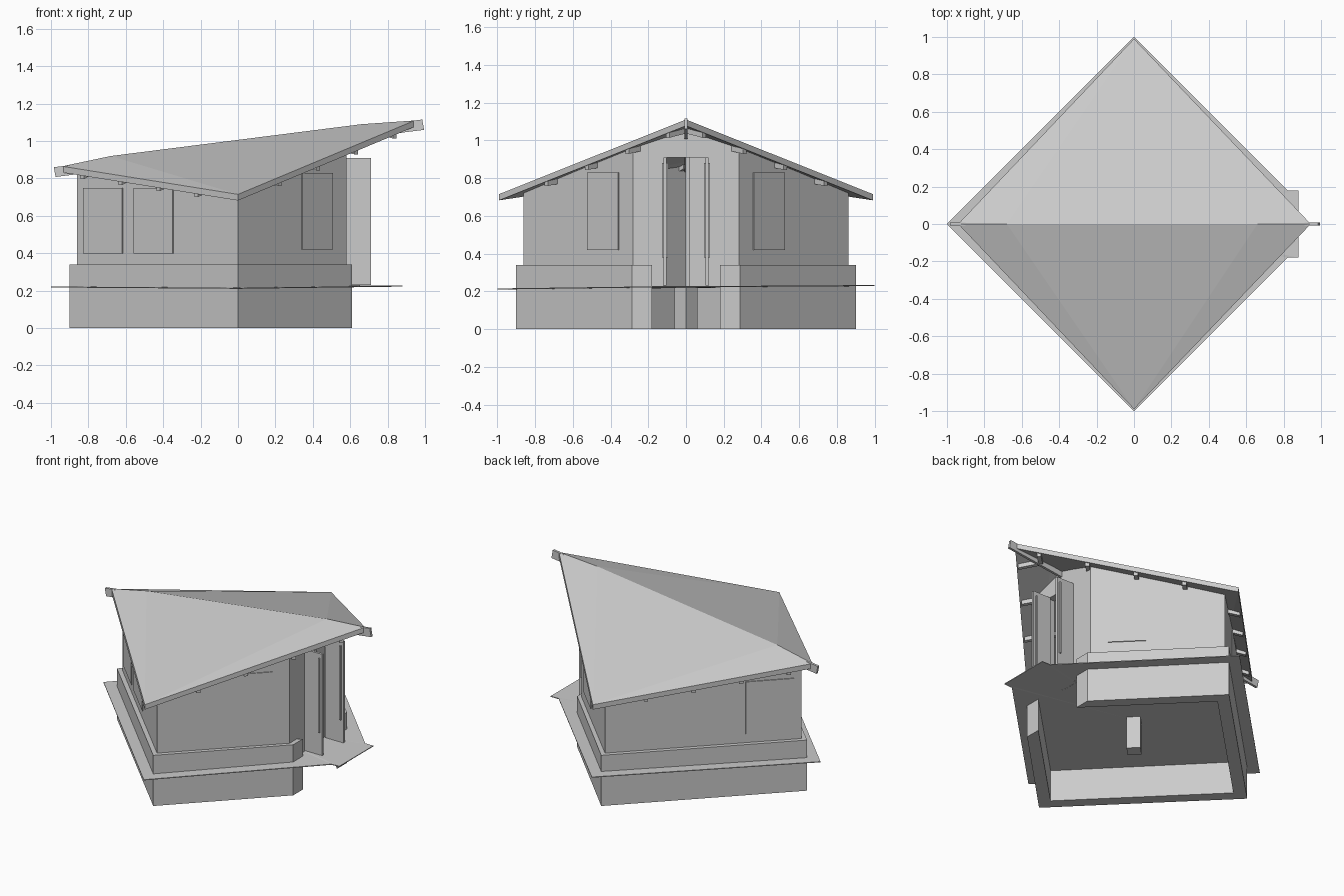
import bpy, bmesh, math
from mathutils import Vector

if "Cube" in bpy.data.objects:
    bpy.data.objects.remove(bpy.data.objects["Cube"])

RIDGE = [(-0.94, 0.865), (-0.68, 0.92), (0.66, 1.09), (0.945, 1.11)]
EAVE_Z = 0.715
THICK = 0.033


def ridge_z(x):
    x = min(max(x, RIDGE[0][0]), RIDGE[-1][0])
    for (x0, z0), (x1, z1) in zip(RIDGE, RIDGE[1:]):
        if x <= x1:
            return z0 + (z1 - z0) * (x - x0) / (x1 - x0)
    return RIDGE[-1][1]


def roof_z(x, y):
    # each half of the roof fans out from its low eave corner to the ridge
    k = max(1 - abs(y), 1e-4)
    return EAVE_Z * abs(y) + k * ridge_z(x / k)


def finish(name, bm):
    bmesh.ops.recalc_face_normals(bm, faces=bm.faces)
    me = bpy.data.meshes.new(name)
    bm.to_mesh(me)
    bm.free()
    ob = bpy.data.objects.new(name, me)
    bpy.context.collection.objects.link(ob)
    return ob


def loft(name, loops, closed=False):
    """Join equal-sided cross-sections into one solid."""
    bm = bmesh.new()
    rows = [[bm.verts.new(p) for p in loop] for loop in loops]
    n = len(rows[0])
    pairs = list(zip(rows, rows[1:])) + ([(rows[-1], rows[0])] if closed else [])
    for a, b in pairs:
        for i in range(n):
            j = (i + 1) % n
            bm.faces.new((a[i], a[j], b[j], b[i]))
    if not closed:
        bm.faces.new(rows[0])
        bm.faces.new(rows[-1])
    return finish(name, bm)


def wall(name, stations, z0, top):
    """Wall along (outer, inner) plan points with a level or sloped top."""
    return loft(name, [[(*o, z0), (*i, z0), (*i, top(*i)), (*o, top(*o))] for o, i in stations])


def slab(name, a, b, width, z0, z1):
    """Upright board from plan point a to b."""
    a, b = Vector(a), Vector(b)
    d = (b - a).normalized()
    n = Vector((-d.y, d.x)) * width / 2
    base = [a - n, b - n, b + n, a + n]
    return loft(name, [[(*p, z) for p in base] for z in (z0, z1)])


# Foundation ring, open at the entrance corner
wall("foundation", [((0.61, 0.285), (0.61, 0.18)), ((0, 0.9), (0, 0.79)), ((-0.9, 0), (-0.79, 0)),
                    ((0, -0.9), (0, -0.79)), ((0.61, -0.285), (0.61, -0.18))], 0, lambda x, y: 0.34)

# Central support post
slab("support_post", (-0.03, -0.03), (0.03, 0.03), 0.085, 0, 0.22)

# Thin, slightly uneven floor plate with an entrance landing
bm = bmesh.new()
outline = [(-1, 0, .222), (0, -1, .215), (.82, -.18, .226), (.88, -.18, .228),
           (.88, .18, .228), (.82, .18, .228), (0, 1, .233)]
tops = [bm.verts.new(p) for p in outline]
lows = [bm.verts.new((x, y, z - 0.005)) for x, y, z in outline]
ct, cl = bm.verts.new((0, 0, .222)), bm.verts.new((0, 0, .217))
for i in range(len(outline)):
    j = (i + 1) % len(outline)
    bm.faces.new((ct, tops[i], tops[j]))
    bm.faces.new((cl, lows[j], lows[i]))
    bm.faces.new((tops[i], lows[i], lows[j], tops[j]))
finish("floor_plate", bm)

# Walls up to the underside of the roof, with a doorway in the cut corner
under = lambda x, y: roof_z(x, y) - THICK + 0.004
half = [((0.58, 0.12), (0.53, 0.12)), ((0.58, 0.28), (0.53, 0.26)), ((0, 0.86), (0, 0.79)),
        ((-0.86, 0), (-0.79, 0))]
flip = [((o[0], -o[1]), (i[0], -i[1])) for o, i in half[:3]][::-1]
wall("walls", half + flip, 0.22, under)
wall("door_lintel", [((0.58, y), (0.53, y)) for y in (-0.12, 0, 0.12)], 0.91, under)

# Roof: two fans of flat faces meeting at the ridge
bm = bmesh.new()
layers = []
for dz in (0, -THICK):
    spine = [bm.verts.new((x, 0, z + dz)) for x, z in RIDGE]
    corners = [bm.verts.new((0, s * 0.99, EAVE_Z + dz)) for s in (-1, 1)]
    for c in corners:
        for a, b in zip(spine, spine[1:]):
            bm.faces.new((a, b, c))
    layers.append([spine[0], corners[0], spine[-1], corners[1]])
for i in range(4):
    j = (i + 1) % 4
    bm.faces.new((layers[0][i], layers[0][j], layers[1][j], layers[1][i]))
finish("roof", bm)

# Ridge beam poking out at both ends
loft("ridge_beam", [[(x, s * 0.008, z) for x, z in
                     ((-0.985, 0.86), (-0.975, 0.808), (0.995, 1.06), (0.985, 1.115))]
                    for s in (-1, 1)])

# Rafter ends under the overhanging eaves
for sx in (-1, 1):
    for sy in (-1, 1):
        tip = 0.945 if sx > 0 else 0.94
        for k, t in enumerate((0.1, 0.32, 0.54, 0.76)):
            edge = Vector((sx * tip * (1 - t), sy * 0.99 * t)) * 0.985
            inward = Vector((-sx, -sy)).normalized()
            side = Vector((-inward.y, inward.x)) * 0.013
            length = min(0.26, abs(edge.y) * 1.35)
            loops = []
            for p in (edge, edge + inward * length):
                z = roof_z(*p) - THICK + 0.004
                loops.append([(*(p - side), z), (*(p + side), z),
                              (*(p + side), z - 0.028), (*(p - side), z - 0.028)])
            loft(f"rafter_{sx}_{sy}_{k}", loops)

# Window panels, mirrored front to back
for s in (-1, 1):
    for name, x0, x1, z0, z1 in (("window_rear", -0.825, -0.615, 0.4, 0.75),
                                 ("window_middle", -0.555, -0.345, 0.4, 0.75),
                                 ("window_entry", 0.34, 0.505, 0.42, 0.83)):
        ends = [(x, s * (0.86 - abs(x))) for x in (x0, x1)]
        slab(name, ends[0], ends[1], 0.012, z0, z1)

# Open door leaves with handles, plus the fixed centre panel
for s in (-1, 1):
    slab("door_leaf", (0.575, s * 0.112), (0.71, s * 0.112), 0.016, 0.23, 0.91)
    slab("door_handle", (0.685, s * 0.112), (0.695, s * 0.112), 0.032, 0.38, 0.88)
slab("door_mullion", (0.555, -0.002), (0.555, 0.02), 0.03, 0.22, 0.91)
slab("fixed_panel", (0.555, 0.02), (0.555, 0.12), 0.014, 0.22, 0.91)
